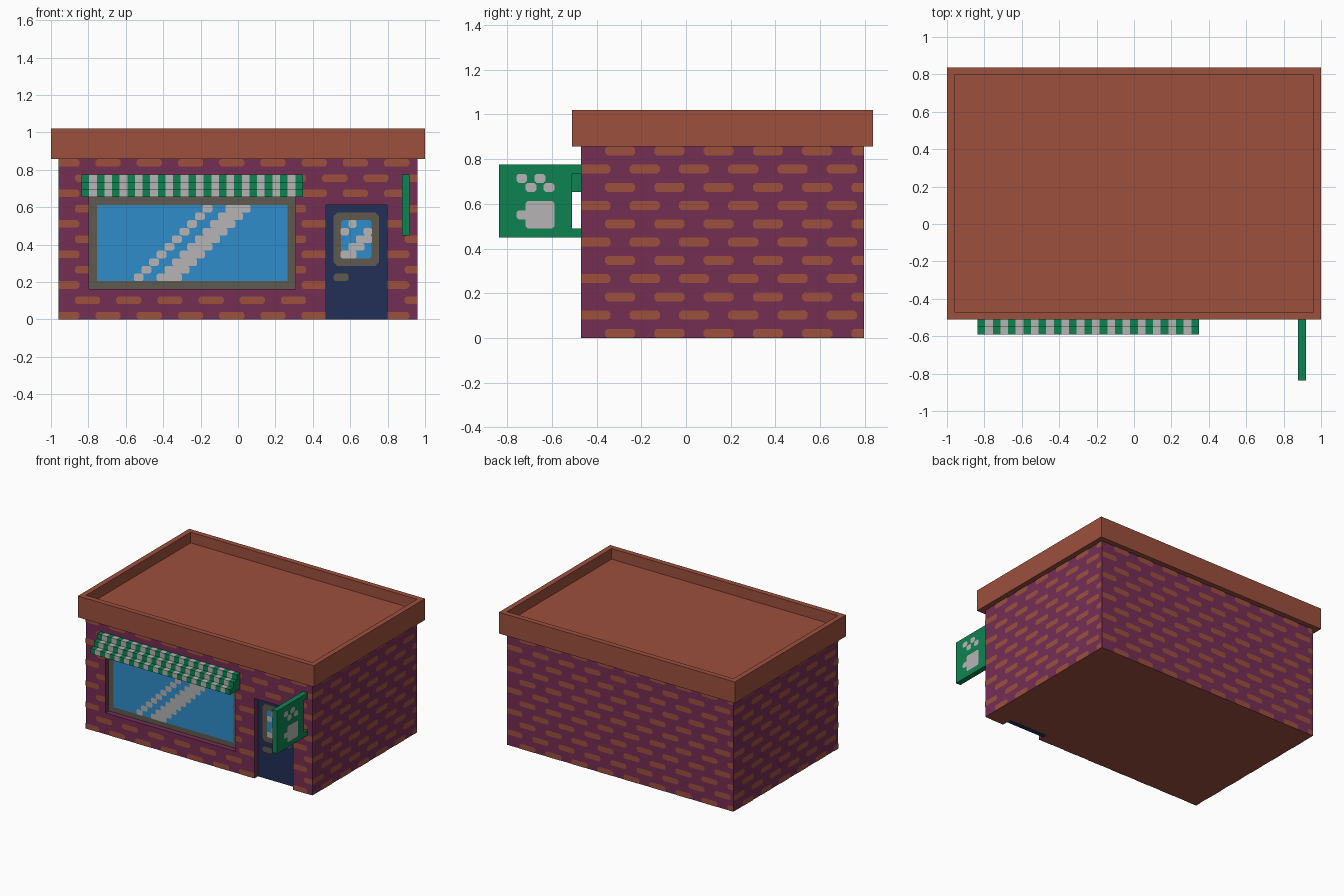
import bpy, bmesh
from mathutils import Vector

if "Cube" in bpy.data.objects:
    bpy.data.objects.remove(bpy.data.objects["Cube"])

U = 2 / 49            # grid module
X0, Y0 = -1.0, -20.5 * U


def lin(c):
    c /= 255
    return c / 12.92 if c <= 0.04045 else ((c + 0.055) / 1.055) ** 2.4


def material(name, rgb):
    m = bpy.data.materials.new(name)
    col = (*[lin(v) for v in rgb], 1)
    m.diffuse_color = col
    m.use_nodes = True
    bsdf = m.node_tree.nodes["Principled BSDF"]
    bsdf.inputs["Base Color"].default_value = col
    bsdf.inputs["Roughness"].default_value = 0.9
    return m


BRICK = material("brick_orange", (156, 80, 61))
MORTAR = material("mortar_purple", (117, 46, 84))
GREEN = material("shop_green", (15, 130, 82))
WHITE = material("pale_grey", (182, 180, 181))
GLASS = material("glass_blue", (47, 140, 202))
FRAME = material("frame_grey", (94, 90, 80))
NAVY = material("door_navy", (34, 46, 86))


def P(i, j, k):
    """Grid position to model space."""
    return Vector((X0 + i * U, Y0 + j * U, k * U))


def finish(name, bm, mats):
    me = bpy.data.meshes.new(name)
    bm.to_mesh(me)
    bm.free()
    for m in mats:
        me.materials.append(m)
    ob = bpy.data.objects.new(name, me)
    bpy.context.collection.objects.link(ob)
    return ob


def add_box(bm, i, j, k):
    """Box from (start, end) grid ranges."""
    lo, hi = P(i[0], j[0], k[0]), P(i[1], j[1], k[1])
    vs = bmesh.ops.create_cube(bm, size=1)["verts"]
    for v in vs:
        v.co = Vector([(a + b) / 2 + c * (b - a) for a, b, c in zip(lo, hi, v.co)])


def boxes(name, mats, *ranges):
    bm = bmesh.new()
    for r in ranges:
        add_box(bm, *r)
    bm.normal_update()
    return finish(name, bm, mats)


def plates(name, mat, origin, along, polys):
    """Flat cut-outs on an upright face; polys hold (distance along, height)."""
    bm = bmesh.new()
    along = Vector(along)
    base = Vector(origin) + along.cross(Vector((0, 0, 1))) * 0.003
    for poly in polys:
        bm.faces.new([bm.verts.new(base + along * a + Vector((0, 0, z))) for a, z in poly])
    return finish(name, bm, [mat])


def octagon(a0, a1, z0, z1, cl=0.011, cr=0.011):
    """Rectangle with cut corners on its left and right ends."""
    pts = [(a0 + cl, z0), (a1 - cr, z0), (a1, z0 + cr), (a1, z1 - cr),
           (a1 - cr, z1), (a0 + cl, z1), (a0, z1 - cl), (a0, z0 + cl)]
    return [p for n, p in enumerate(pts) if p != pts[n - 1]]


def cells(items, pad=0.0, cut=0.0):
    """Grid rectangles (a0, a1, k0, k1) as polygons."""
    return [octagon((a - pad) * U, (b + pad) * U, k * U, l * U, cut, cut)
            for a, b, k, l in items]


# Walls: rear block plus a front layer that leaves the window and door open
f = (9, 11)
walls = boxes("walls", [MORTAR, BRICK],
              ((1, 48), (11, 40), (0, 21)),
              ((1, 5), f, (0, 21)), ((32, 36), f, (0, 21)), ((44, 48), f, (0, 21)),
              ((5, 32), f, (0, 4)), ((5, 32), f, (16, 21)), ((36, 44), f, (15, 21)))
for p in walls.data.polygons:
    if p.normal.z < -0.9 and p.center.z < 0.01:
        p.material_index = 1


# Staggered bricks on all four walls
def brick_wall(name, origin, along, length, start, openings=()):
    period, width, polys = 5.4 * U, 0.135, []
    for r in range(11):
        z0 = r * 2 * U
        spans = [(0, length)]
        for a, b, k0, k1 in openings:
            if k0 <= 2 * r < k1:
                spans = [s for lo, hi in spans
                         for s in ((lo, min(hi, a * U)), (max(lo, b * U), hi)) if s[1] > s[0]]
        a = start + (r % 2) * period / 2 - 2 * period
        while a < length:
            for lo, hi in spans:
                x0, x1 = max(a, lo), min(a + width, hi)
                if x1 - x0 > 0.025:
                    polys.append(octagon(x0, x1, z0 + 0.0005, z0 + U,
                                         0.011 if x0 == a else 0,
                                         0.011 if x1 == a + width else 0))
            a += period
    plates(name, BRICK, origin, along, polys)


W, D = 47 * U, 31 * U
brick_wall("front_bricks", P(1, 9, 0), (1, 0, 0), W, 0.197, [(4, 31, 4, 16), (35, 43, 0, 15)])
brick_wall("right_bricks", P(48, 9, 0), (0, 1, 0), D, 0.107)
brick_wall("back_bricks", P(48, 40, 0), (-1, 0, 0), W, 0.107)
brick_wall("left_bricks", P(1, 40, 0), (0, -1, 0), D, 0.107)

# Flat roof with a sunken deck behind a low parapet
bm = bmesh.new()
add_box(bm, (0, 49), (8, 41), (21, 25))
bm.normal_update()
top = max(bm.faces, key=lambda q: q.calc_center_median().z)
bmesh.ops.inset_region(bm, faces=[top], thickness=U, use_even_offset=True)
inner = bmesh.ops.extrude_face_region(bm, geom=[top])
bmesh.ops.translate(bm, verts=[v for v in inner["geom"] if isinstance(v, bmesh.types.BMVert)],
                    vec=(0, 0, -2 * U))
if top.is_valid:
    bm.faces.remove(top)
bmesh.ops.recalc_face_normals(bm, faces=bm.faces)
finish("roof", bm, [BRICK])

# Shop window: recessed frame, glass and stepped reflections
boxes("window_frame", [FRAME], ((5, 32), (10, 11), (4, 16)))
front = P(0, 10, 0)
plates("window_glass", GLASS, front, (1, 0, 0), cells([(6, 31, 5, 15)]))
shine = [(s + n, s + n + w, 5 + n, 6 + n) for n in range(10) for s, w in ((11, 1), (14, 3))]
plates("window_reflections", WHITE, front + Vector((0, -0.003, 0)), (1, 0, 0),
       cells(shine, 0.15, 0.008))

# Door: slab, framed light, reflections and handle
boxes("door", [NAVY], ((36, 44), (10, 11), (0, 15)))
plates("door_window_frame", FRAME, front, (1, 0, 0), cells([(37, 43, 7, 14)], 0, 0.02))
plates("door_glass", GLASS, front + Vector((0, -0.002, 0)), (1, 0, 0),
       cells([(38, 42, 8, 13)], 0, 0.01))
plates("door_reflections", WHITE, front + Vector((0, -0.004, 0)), (1, 0, 0),
       cells([(39, 40, 12, 13), (38, 39, 11, 12), (41, 42, 11, 12),
              (40, 42, 10, 11), (39, 41, 9, 10), (38, 40, 8, 9)], 0.05, 0.008))
plates("door_handle", FRAME, front, (1, 0, 0), cells([(37, 39, 5, 6)], 0, 0.011))

# Striped awning: stair profile swept sideways, one colour per column
profile = [(9, 16), (6, 16), (6, 17), (7, 17), (7, 18), (8, 18), (8, 19), (9, 19)]
bm = bmesh.new()
rings = [[bm.verts.new(P(i, j, k)) for j, k in profile] for i in range(4, 34)]
for n, (a, b) in enumerate(zip(rings, rings[1:])):
    for m in range(len(profile)):
        bm.faces.new((a[m - 1], a[m], b[m], b[m - 1])).material_index = n % 2
bm.faces.new(rings[0])
bm.faces.new(rings[-1])
bmesh.ops.recalc_face_normals(bm, faces=bm.faces)
finish("awning", bm, [GREEN, WHITE])

# Hanging sign: board, two brackets and a paw emblem on each side
boxes("hanging_sign", [GREEN], ((46, 47), (0, 8), (11, 19)),
      ((46, 47), (8, 9), (18, 19)), ((46, 47), (8, 9), (11, 12)))
emblem = [(3, 6, 12, 15), (2, 3.2, 13, 14), (2, 3, 17, 18), (3, 4, 16, 17),
          (4, 5, 17, 18), (5, 6, 16, 17)]
plates("sign_emblem_left", WHITE, P(47, 0, 0), (0, 1, 0), cells(emblem, 0.1, 0.01))
plates("sign_emblem_right", WHITE, P(46, 0, 0), (0, -1, 0),
       cells([(-b, -a, k, l) for a, b, k, l in emblem], 0.1, 0.01))
